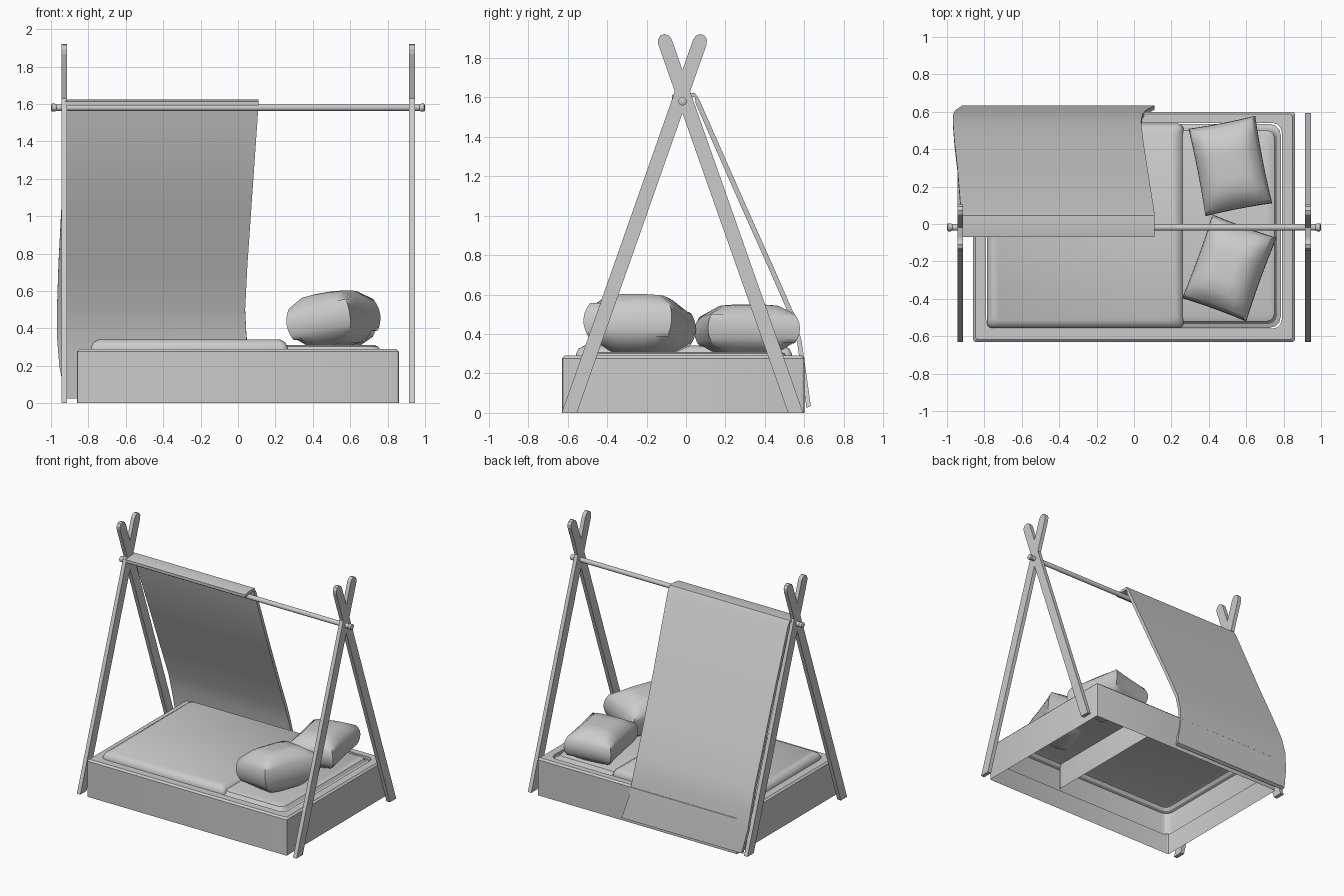
import bpy, bmesh, math
from mathutils import Vector, Matrix

if "Cube" in bpy.data.objects:
    bpy.data.objects.remove(bpy.data.objects["Cube"])

CY = -0.018  # ridge position in y
RIDGE_Z = 1.58


def finish(name, bm, smooth=None):
    bmesh.ops.recalc_face_normals(bm, faces=bm.faces)
    me = bpy.data.meshes.new(name)
    bm.to_mesh(me)
    bm.free()
    ob = bpy.data.objects.new(name, me)
    bpy.context.collection.objects.link(ob)
    if smooth:
        bpy.ops.object.select_all(action='DESELECT')
        ob.select_set(True)
        bpy.context.view_layer.objects.active = ob
        bpy.ops.object.shade_smooth_by_angle(angle=math.radians(smooth))
    return ob


def rounded_rect(x0, x1, y0, y1, z, r, inset=0, n=3):
    x0, x1, y0, y1 = x0 + inset, x1 - inset, y0 + inset, y1 - inset
    corners = [(x1 - r, y1 - r), (x0 + r, y1 - r), (x0 + r, y0 + r), (x1 - r, y0 + r)]
    pts = []
    for i, (cx, cy) in enumerate(corners):
        for k in range(n + 1):
            a = math.pi / 2 * (i + k / n)
            pts.append((cx + r * math.cos(a), cy + r * math.sin(a), z))
    return pts


def loft(name, rings, caps=(True, True), smooth=None):
    bm = bmesh.new()
    vs = [[bm.verts.new(p) for p in ring] for ring in rings]
    n = len(vs[0])
    for a, b in zip(vs, vs[1:]):
        for i in range(n):
            j = (i + 1) % n
            bm.faces.new((a[i], a[j], b[j], b[i]))
    for ring, cap in ((vs[0], caps[0]), (vs[-1], caps[1])):
        if cap:
            bm.faces.new(ring)
    return finish(name, bm, smooth)


# bed base: hollow shell frame with a chamfered upper rim, open underneath
outer = (-0.86, 0.86, -0.63, 0.60)
inner = (-0.79, 0.79, -0.56, 0.54)
loft("bed_frame", [
    rounded_rect(*outer, 0, 0.012),
    rounded_rect(*outer, 0.277, 0.012),
    rounded_rect(*outer, 0.29, 0.012, 0.013),
    rounded_rect(*inner, 0.29, 0.05),
    rounded_rect(*inner, 0.1, 0.05)], caps=(False, False), smooth=30)

# mattress: shell filling the frame, with a raised top
mat = (-0.785, 0.785, -0.555, 0.535)
loft("mattress", [
    rounded_rect(*mat, 0.1, 0.06),
    rounded_rect(*mat, 0.272, 0.06),
    rounded_rect(*mat, 0.28, 0.05, 0.02),
    rounded_rect(*mat, 0.302, 0.04, 0.035),
    rounded_rect(*mat, 0.31, 0.04, 0.055)], caps=(False, True), smooth=30)

# blanket over the foot end, tucked down inside the frame
blk = (-0.787, 0.265, -0.557, 0.537)
loft("blanket", [
    rounded_rect(*blk, 0.1, 0.03),
    rounded_rect(*blk, 0.30, 0.03),
    rounded_rect(*blk, 0.325, 0.03, 0.012),
    rounded_rect(*blk, 0.341, 0.03, 0.04)], caps=(False, True), smooth=40)


# crossed legs with rounded tops, cut flat at the floor
def leg(name, x, side):
    foot = Vector((-0.574, 0))
    d = (Vector((0, 1.63)) - foot).normalized()
    w = Vector((d.y, -d.x)) * 0.0365
    top = foot + d * (1.88 / d.y)
    pts = [foot - Vector((0.0385, 0)), foot + Vector((0.0385, 0))]
    for k in range(6):
        a = math.pi * k / 5
        pts.append(top + w * math.cos(a) + d * 0.042 * math.sin(a))
    loft(name, [[(x + dx, CY + side * p.x, p.y) for p in pts] for dx in (-0.015, 0.015)])


for x, end in ((-0.93, "left"), (0.93, "right")):
    leg(end + "_leg_a", x, 1)
    leg(end + "_leg_b", x, -1)

# ridge pole with end knobs
prof = [(-1, .012), (-.995, .021), (-.978, .021), (-.97, .016), (-.96, .018)]
prof += [(-x, r) for x, r in reversed(prof)]
loft("ridge_pole", [[(x, CY + r * math.cos(t * math.pi / 8), RIDGE_Z + r * math.sin(t * math.pi / 8))
                     for t in range(16)] for x, r in prof], smooth=35)

# canopy cloth hung over the pole: rows of (y, z, left x, right x)
rows = [(-0.07, 1.602, -.925, .11), (-0.02, 1.612, -.925, .11), (0.045, 1.612, -.925, .11),
        (0.06, 1.575, -.925, .108), (0.30, 1.03, -.945, .07), (0.43, 0.74, -.96, .05),
        (0.535, 0.50, -.968, .038), (0.575, 0.36, -.968, .045), (0.598, 0.20, -.955, .065),
        (0.622, 0.03, -.92, .11)]
bm = bmesh.new()
front = [[bm.verts.new((x, y + oy, z + oz)) for oy, oz in ((-.011, -.006), (.011, .006)) for x in (a, b)]
         for y, z, a, b in rows[3:]]
top = [[bm.verts.new((x, y, z + oz)) for oz in (-.011, .011) for x in (a, b)] for y, z, a, b in rows[:3]]
sections = top + front  # each: inner left, inner right, outer left, outer right
for s, t in zip(sections, sections[1:]):
    for i, j in ((0, 1), (1, 3), (3, 2), (2, 0)):
        bm.faces.new((s[i], s[j], t[j], t[i]))
for s in (sections[0], sections[-1]):
    bm.faces.new((s[0], s[1], s[3], s[2]))
finish("canopy", bm, 25)


# plump pillows with blunt edges
def pillow(name, loc, turn, tilt, hz):
    bm = bmesh.new()
    bmesh.ops.create_cube(bm, size=2)
    bmesh.ops.subdivide_edges(bm, edges=bm.edges[:], cuts=5, use_grid_fill=True)
    for v in bm.verts:
        x, y, z = v.co
        puff = 0.58 + 0.42 * math.sqrt(max(0, (1 - x ** 4) * (1 - y ** 4)))
        side = 1 - 0.10 * z * z
        v.co = (0.182 * x * side * (1 - 0.03 * (1 - y * y)),
                0.238 * y * side * (1 - 0.02 * (1 - x * x)), hz * z * puff)
    bm.transform(Matrix.Translation(loc) @ Matrix.Rotation(math.radians(turn), 4, 'Z')
                 @ Matrix.Rotation(math.radians(tilt), 4, 'Y'))
    finish(name, bm, 60)


pillow("pillow_front", (0.51, -0.235, 0.447), -20, -9, 0.147)
pillow("pillow_back", (0.515, 0.31, 0.42), 11, -3, 0.128)
